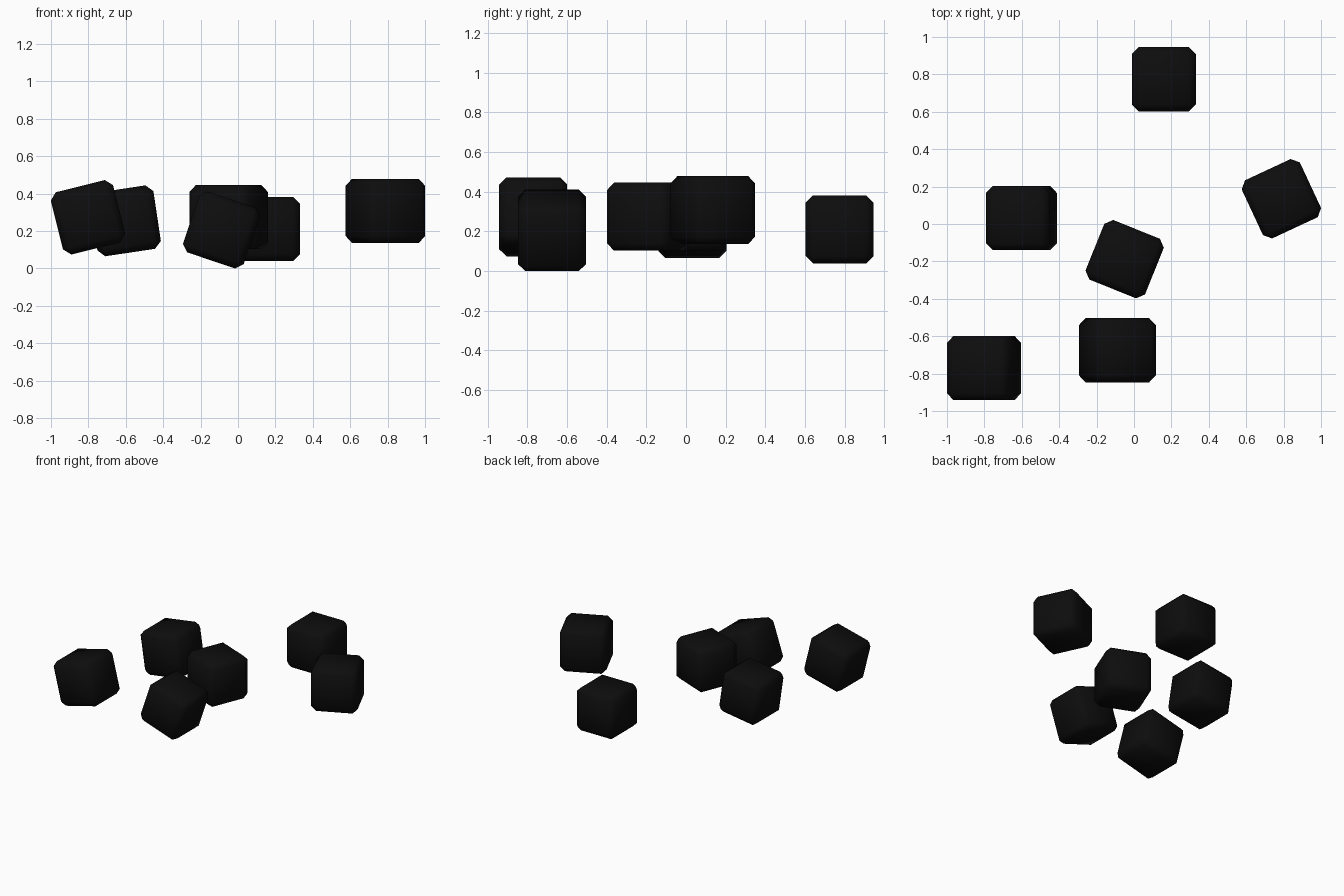
import bpy
from math import radians

if "Cube" in bpy.data.objects:
    bpy.data.objects.remove(bpy.data.objects["Cube"])

SIZE, BEVEL = 0.343, 0.037

black = bpy.data.materials.new("black")
black.diffuse_color = (0.004, 0.004, 0.004, 1)
black.use_nodes = True
black.node_tree.nodes["Principled BSDF"].inputs["Base Color"].default_value = black.diffuse_color


def chunk(name, loc, ry=0, rz=0):
    """Cube with chamfered edges, softly shaded."""
    bpy.ops.mesh.primitive_cube_add(size=SIZE, location=loc,
                                    rotation=(0, radians(ry), radians(rz)))
    ob = bpy.context.object
    ob.name = name
    ob.data.materials.append(black)
    mod = ob.modifiers.new("chamfer", 'BEVEL')
    mod.width = BEVEL
    mod.segments = 1
    bpy.ops.object.shade_smooth()
    return ob


# Upright blocks, some turned about z
chunk("block_back", (0.16, 0.774, 0.21))
chunk("block_right", (0.788, 0.135, 0.307), rz=25)
chunk("block_centre", (-0.05, -0.188, 0.274), rz=-22)

# Blocks tilted sideways about y
chunk("block_left", (-0.602, 0.032, 0.254), ry=-8.5)
chunk("block_front_left", (-0.802, -0.77, 0.273), ry=-14)
chunk("block_front", (-0.089, -0.675, 0.205), ry=18.5)
